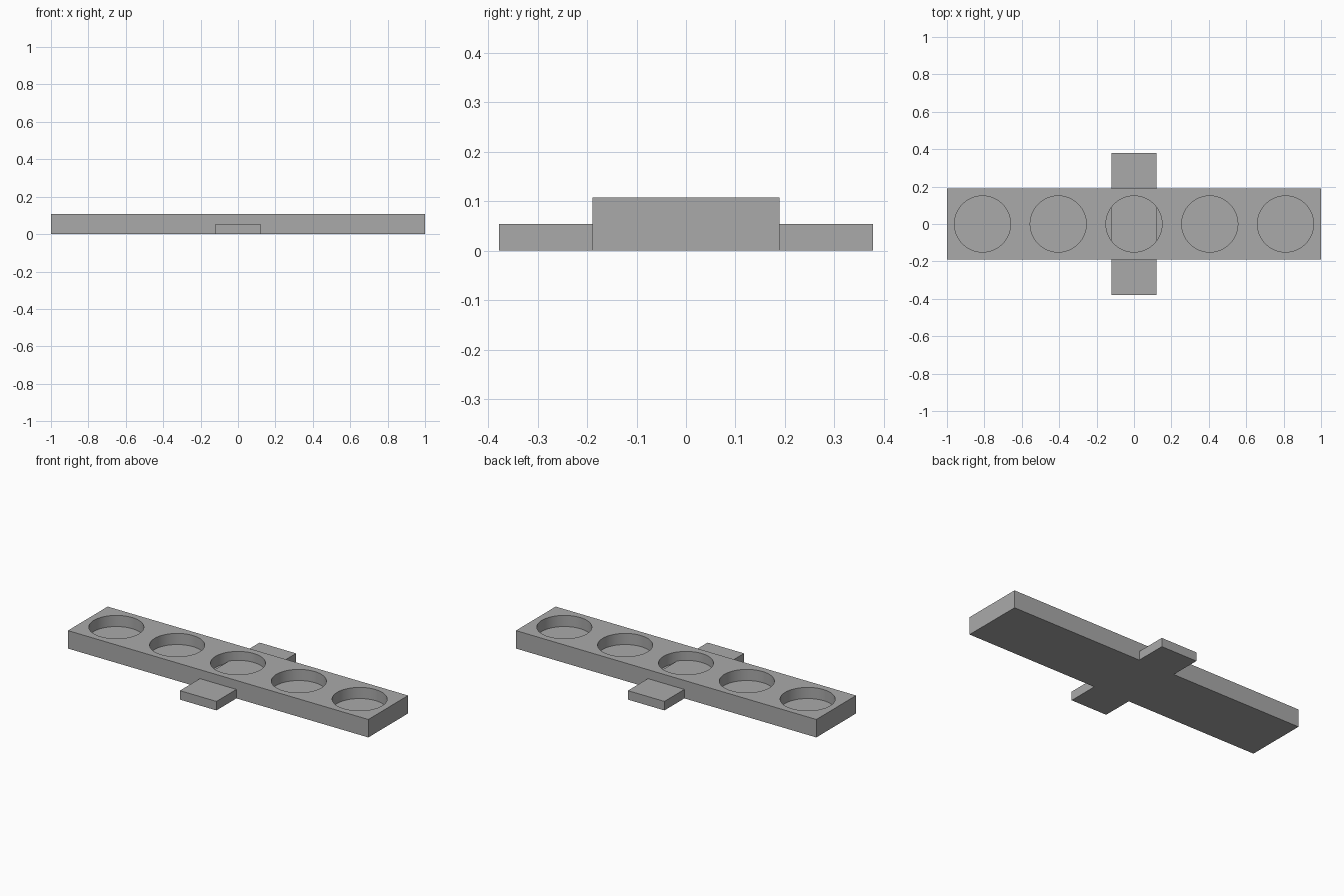
import bpy

if "Cube" in bpy.data.objects:
    bpy.data.objects.remove(bpy.data.objects["Cube"], do_unlink=True)

LENGTH, WIDTH, HEIGHT = 2.0, 0.378, 0.108
PITCH, RADIUS, FLOOR = 0.405, 0.15, 0.041
TAB_WIDTH, TAB_SPAN, TAB_HEIGHT = 0.243, 0.757, 0.054

grey = bpy.data.materials.new("plain_grey")
grey.use_nodes = True
colour = (0.4, 0.4, 0.4, 1)
grey.diffuse_color = colour
grey.node_tree.nodes["Principled BSDF"].inputs["Base Color"].default_value = colour


def box(name, x, y, z):
    """Box standing on the ground, centred on the origin."""
    bpy.ops.mesh.primitive_cube_add(size=1, location=(0, 0, z / 2))
    obj = bpy.context.object
    obj.name = name
    obj.scale = (x, y, z)
    bpy.ops.object.transform_apply(location=True, rotation=False, scale=True)
    obj.data.materials.append(grey)
    return obj


def boolean(target, other, operation):
    """Apply a boolean and discard the second object."""
    mod = target.modifiers.new(operation.lower(), 'BOOLEAN')
    mod.operation = operation
    mod.solver = 'EXACT'
    mod.object = other
    bpy.context.view_layer.objects.active = target
    bpy.ops.object.modifier_apply(modifier=mod.name)
    bpy.data.objects.remove(other, do_unlink=True)


# Long tray with a row of round pockets
tray = box("pocket_tray", LENGTH, WIDTH, HEIGHT)
for i in range(-2, 3):
    bpy.ops.mesh.primitive_cylinder_add(
        vertices=96, radius=RADIUS, depth=HEIGHT,
        location=(i * PITCH, 0, FLOOR + HEIGHT / 2))
    cutter = bpy.context.object
    cutter.name = "pocket_cutter"
    cutter.hide_render = True
    boolean(tray, cutter, 'DIFFERENCE')

# Low cross bar: forms both side tabs and a raised strip in the middle pocket
boolean(tray, box("cross_bar", TAB_WIDTH, TAB_SPAN, TAB_HEIGHT), 'UNION')

# Smooth pocket walls, sharp edges
bpy.ops.object.select_all(action='DESELECT')
tray.select_set(True)
bpy.context.view_layer.objects.active = tray
bpy.ops.object.shade_smooth_by_angle(angle=0.5)
